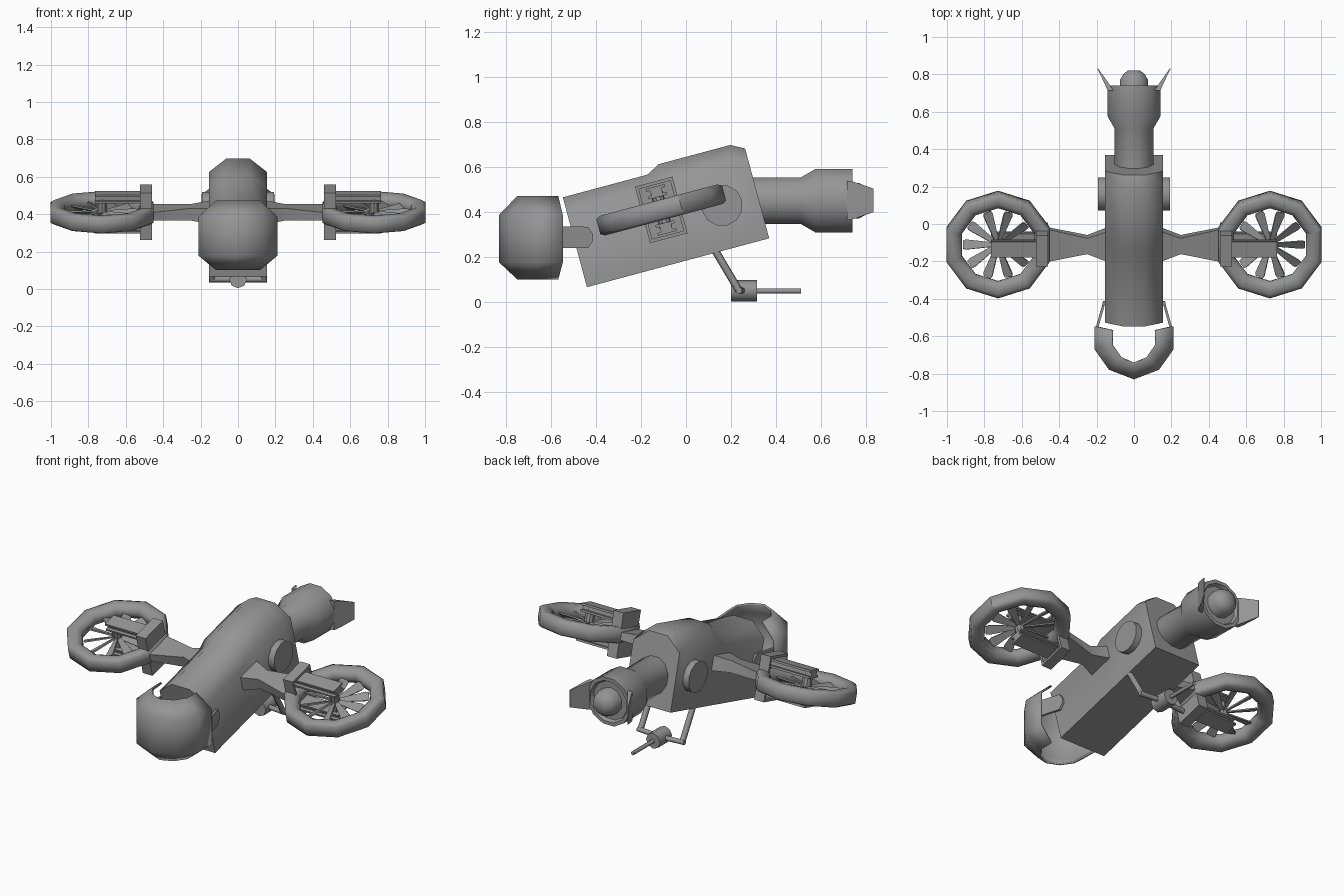
import bpy, bmesh, math
from mathutils import Matrix, Vector

if "Cube" in bpy.data.objects:
    bpy.data.objects.remove(bpy.data.objects["Cube"])

GREY = bpy.data.materials.new("dark_grey")
GREY.diffuse_color = (.3, .3, .3, 1)
GREY.use_nodes = True
GREY.node_tree.nodes["Principled BSDF"].inputs["Base Color"].default_value = GREY.diffuse_color


def finish(name, bm, mat=None, angle=35):
    if mat:
        bm.transform(mat)
    bmesh.ops.recalc_face_normals(bm, faces=bm.faces)
    me = bpy.data.meshes.new(name)
    bm.to_mesh(me)
    bm.free()
    me.materials.append(GREY)
    ob = bpy.data.objects.new(name, me)
    bpy.context.collection.objects.link(ob)
    bpy.context.view_layer.objects.active = ob
    ob.select_set(True)
    bpy.ops.object.shade_smooth_by_angle(angle=math.radians(angle))
    ob.select_set(False)
    return ob


def skin(bm, rings, closed=True, caps=True):
    """Bridge a list of equal-length rings of points."""
    vs = [[bm.verts.new(p) for p in r] for r in rings]
    n = len(vs[0])
    for a, b in zip(vs, vs[1:]):
        for i in range(n if closed else n - 1):
            j = (i + 1) % n
            bm.faces.new((a[i], a[j], b[j], b[i]))
    if caps:
        bm.faces.new(vs[0])
        bm.faces.new(vs[-1])


def loft(name, rings, mat=None, closed=True, caps=True, angle=35):
    bm = bmesh.new()
    skin(bm, rings, closed, caps)
    return finish(name, bm, mat, angle)


def turned(name, profile, axis_rot, loc, n=12, angle=35, turn=.5):
    """Lathe (distance, radius) pairs along local z, then orient."""
    rings = [[(r * math.cos(2 * math.pi * (k + turn) / n), r * math.sin(2 * math.pi * (k + turn) / n), d)
              for k in range(n)] for d, r in profile]
    return loft(name, rings, Matrix.Translation(loc) @ axis_rot, angle=angle)


def box(name, lo, hi, mat=None):
    (x0, y0, z0), (x1, y1, z1) = lo, hi
    return loft(name, [[(x, y0, z0), (x, y1, z0), (x, y1, z1), (x, y0, z1)] for x in (x0, x1)], mat)


def rod(name, a, b, r, n=6):
    a, b = Vector(a), Vector(b)
    rot = (b - a).to_track_quat('Z', 'Y').to_matrix().to_4x4()
    return turned(name, [(0, r), ((b - a).length, r)], rot, a, n, 65)


ALONG_Y = Matrix.Rotation(-math.pi / 2, 4, 'X')
ALONG_X = Matrix.Rotation(math.pi / 2, 4, 'Y')
PITCH = Matrix.Rotation(math.radians(15), 4, 'X')

# Fuselage: tilted, with chamfered top and raised rear hump
secs = [(0, .413), (.388, .413), (.45, .445), (.778, .445), (.838, .413)]
loft("fuselage", [[(-.155, y, 0), (.155, y, 0), (.155, y, h - .075), (.062, y, h),
                   (-.062, y, h), (-.155, y, h - .075)] for y, h in secs],
     Matrix.Translation((0, -.44, .067)) @ PITCH, angle=55)

# Tail engine with recessed outlet and round core
turned("tail_engine", [(.2, .107), (.51, .107), (.575, .146), (.74, .146), (.74, .125), (.72, .115)],
       ALONG_Y, (0, 0, .451))
turned("engine_core", [(.66, .078), (.77, .078), (.80, .062), (.82, .035)], ALONG_Y, (0, 0, .451), 10, 50)

# Nose shell: horseshoe wall leaning inwards at top and bottom
outer = [(-.205, -.547), (-.205, -.67), (-.13, -.775), (0, -.825), (.13, -.775), (.205, -.67), (.205, -.547)]
inner = [(-.115, -.567), (-.115, -.65), (-.07, -.715), (0, -.745), (.07, -.715), (.115, -.65), (.115, -.567)]
nose = loft("nose_shell", [[(x, y, z) for x, y in pts] for pts, z in
                           ((inner, .106), (outer, .18), (outer, .385), (inner, .468))],
            closed=False, caps=False, angle=60)
mod = nose.modifiers.new("thickness", 'SOLIDIFY')
mod.thickness = .012
mod.offset = 0

for s, side in ((1, "right"), (-1, "left")):
    # Nose prongs
    loft(side + "_nose_prong", [[(s * x, y, z0), (s * (x + .014), y, z0), (s * (x + .014), y, z1), (s * x, y, z1)]
                                for x, y, z0, z1 in ((.192, -.56, .24, .337), (.157, -.435, .24, .335),
                                                     (.152, -.412, .275, .30))])

    # Tail fins, tapering to a thin edge
    loft(side + "_tail_fin", [[(s * x, y, z0), (s * (x + t), y, z0), (s * (x + t), y, z1), (s * x, y, z1)]
                              for x, t, y, z0, z1 in ((.11, .032, .715, .365, .54), (.13, .025, .745, .37, .535),
                                                      (.192, .004, .832, .40, .505))])

    # Round side pods
    turned(side + "_side_disc", [(0, .092), (.05, .092)], ALONG_X,
           (.143 if s > 0 else -.193, .16, .43), 12)

    # Wing arm, waisted near the body
    hub = Matrix.Translation((s * .727, -.11, .41)) @ PITCH
    loft(side + "_wing_arm", [[(s * x - s * .727, y, z) for y, z in
                               ((-w, -h), (w, -h), (w, h), (-w, h))]
                              for x, w, h in ((.14, .085, .045), (.25, .044, .034), (.47, .092, .022))], hub)

    # Bracket: hollow square frame holding the ring, with a back plate
    def part(name, x0, x1, y0, y1, z0, z1):
        box(side + name, (s * (x0 - .727), y0, z0), (s * (x1 - .727), y1, z1), hub)
    part("_bracket_plate", .46, .48, -.086, .086, -.13, .13)
    for t in (-1, 1):
        part("_bracket_cap", .46, .525, -.086, .086, t * .13, t * .115)
        part("_bracket_cheek", .46, .525, t * .086, t * .072, -.13, .13)
        # I-beam struts above and below the fan
        c = t * .083
        part("_strut_web", .47, .765, -.026, .026, c - .02, c + .02)
        for u in (-1, 1):
            part("_strut_flange", .47, .765, -.043, .043, c + u * .024, c + u * .012)

    # Fan duct: ten-sided ring with a flat outer wall
    duct = [(.289, -.034), (.289, .034), (.27, .045), (.235, .045), (.208, .026),
            (.202, 0), (.208, -.026), (.235, -.045), (.27, -.045)]
    loft(side + "_fan_duct", [[(r * math.cos(a), r * math.sin(a), z) for r, z in duct]
                              for a in [math.pi * (2 * i + 1) / 10 for i in range(11)]],
         hub, caps=False, angle=65)

    # Fan blades and hub
    bm = bmesh.new()
    for k in range(10):
        spin = Matrix.Rotation(math.pi * k / 5, 4, 'Z') @ Matrix.Rotation(math.radians(28), 4, 'X')
        skin(bm, [[spin @ Vector((r, y, z)) for y, z in ((-w, -.004), (w, -.004), (w, .004), (-w, .004))]
                  for r, w in ((.02, .011), (.17, .027), (.188, .022))])
    finish(side + "_fan_blades", bm, hub)
    turned(side + "_fan_hub", [(-.08, .028), (.08, .028)], PITCH, (s * .727, -.11, .41), 10)

    # Landing gear leg and cross bar
    rod(side + "_gear_leg", (s * .14, .10, .28), (s * .14, .235, .052), .017)
    rod(side + "_gear_bar", (s * .155, .235, .052), (0, .25, .052), .016)

# Gear hub and rear skid rod
turned("gear_hub", [(.2, .047), (.315, .047)], ALONG_Y, (0, 0, .051), 8, 50, 0)
rod("gear_rod", (0, .3, .05), (0, .51, .05), .012)
